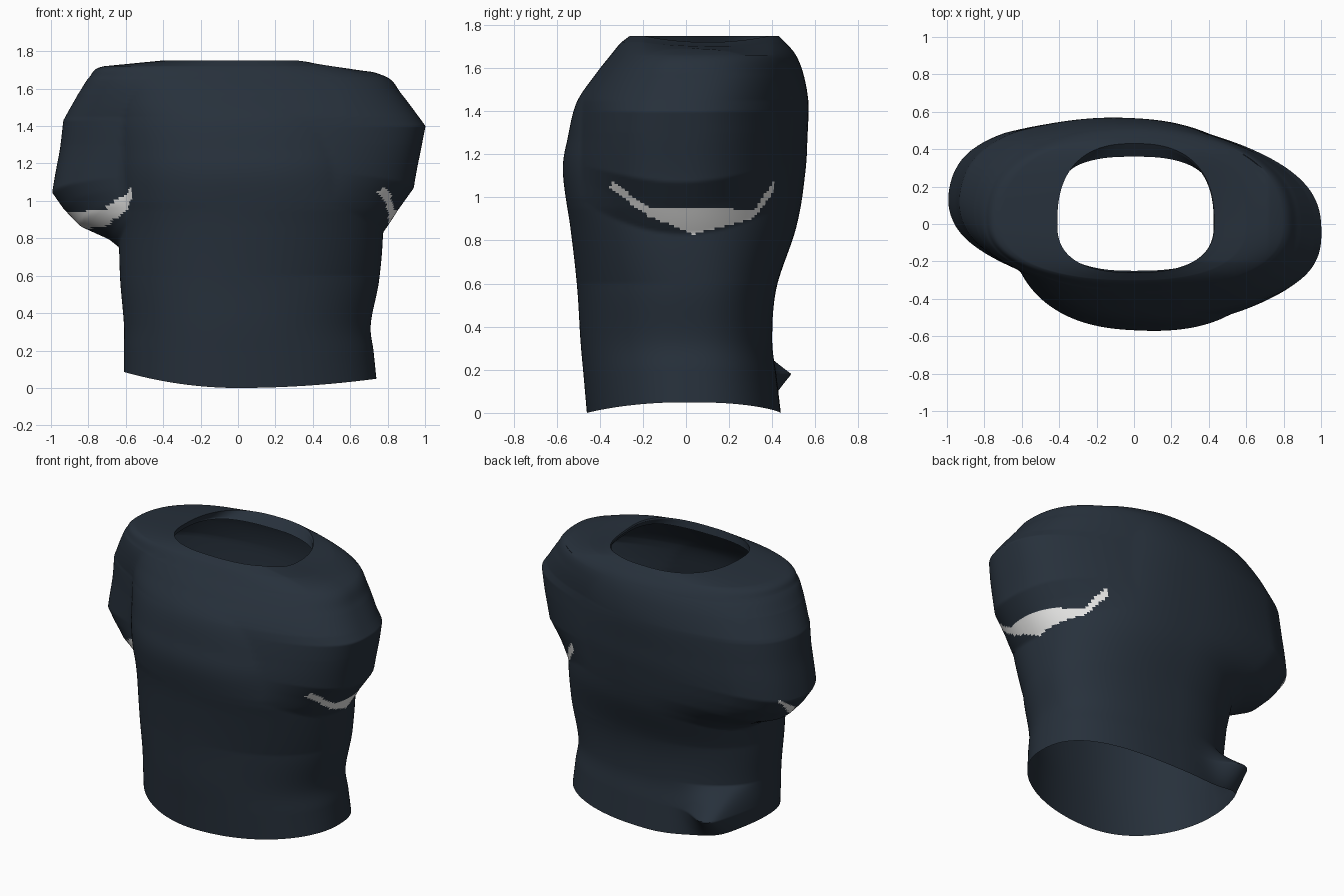
import bpy, bmesh, math

if "Cube" in bpy.data.objects:
    bpy.data.objects.remove(bpy.data.objects["Cube"])

def make_material(name, rgb):
    m = bpy.data.materials.new(name)
    m.diffuse_color = (*rgb, 1)
    m.use_nodes = True
    m.node_tree.nodes["Principled BSDF"].inputs["Base Color"].default_value = m.diffuse_color
    return m

navy = make_material("dark navy cloth", (0.020, 0.030, 0.044))
grey = make_material("light grey lining", (0.80, 0.80, 0.79))

# Torso sections: z, left x, right x, front y, back y, squareness
RINGS = [
    (0.00, -0.61, 0.74, -0.46, 0.44, 2.5),
    (0.17, -0.61, 0.725, -0.475, 0.42, 2.5),
    (0.34, -0.61, 0.71, -0.49, 0.40, 2.5),
    (0.58, -0.63, 0.755, -0.505, 0.42, 2.5),
    (0.86, -0.64, 0.775, -0.535, 0.51, 2.4),
    (1.12, -0.66, 0.75, -0.568, 0.55, 2.4),
    (1.28, -0.67, 0.74, -0.545, 0.56, 2.4),
    (1.44, -0.69, 0.73, -0.505, 0.565, 2.3),
    (1.57, -0.70, 0.72, -0.42, 0.545, 2.3),
    (1.66, -0.71, 0.71, -0.35, 0.51, 2.3),
    (1.72, -0.68, 0.58, -0.30, 0.46, 2.4),
    (1.75, -0.41, 0.43, -0.26, 0.43, 2.5),
    (1.70, -0.38, 0.41, -0.25, 0.36, 2.7),   # turned-in collar
]
# How far each sleeve stands out from the torso, by height
EXT_L = [(0.0, 0), (0.74, 0), (0.79, 0.06), (0.86, 0.21), (0.95, 0.29), (1.04, 0.345),
         (1.43, 0.25), (1.57, 0.16), (1.71, 0.05), (1.75, 0)]
EXT_R = [(0.0, 0), (0.83, 0), (0.95, 0.085), (1.07, 0.185), (1.40, 0.27),
         (1.55, 0.17), (1.66, 0.09), (1.74, 0)]
# Grey crescent below each sleeve: upper and lower edge as (y, z)
UP_L = [(-0.31, 1.08), (-0.15, 0.95), (0.15, 0.935), (0.34, 1.07)]
LOW_L = [(-0.31, 1.03), (-0.22, 0.93), (-0.08, 0.865), (0.08, 0.85), (0.20, 0.92), (0.34, 1.05)]
UP_R = [(-0.35, 1.08), (-0.17, 0.95), (0.32, 0.945), (0.41, 1.08)]
LOW_R = [(-0.35, 1.04), (-0.17, 0.91), (0.03, 0.83), (0.31, 0.90), (0.41, 1.03)]
SEG, SUB = 200, 24

def spow(v, e):
    return math.copysign(abs(v) ** e, v)

def path(t, pts):
    for (a, za), (b, zb) in zip(pts, pts[1:]):
        if a <= t <= b:
            return za + (zb - za) * (t - a) / (b - a)
    return None

def spline(p0, p1, p2, p3, t):
    return p1 + 0.5 * t * (p2 - p0 + t * (2 * p0 - 5 * p1 + 4 * p2 - p3
                                          + t * (3 * (p1 - p2) + p3 - p0)))

def shirt_point(ring, ang):
    z, xl, xr, yf, yb, n = ring
    c, s = math.cos(ang), math.sin(ang)
    left = c < 0
    # lower torso is rounder everywhere but the back right
    if left or s < 0:
        n -= 0.4 * max(0, min(1, (1.0 - z) / 0.4))
    c, s = spow(c, 2 / n), spow(s, 2 / n)
    x = c * (-xl if left else xr)
    y = s * (yb if s > 0 else -yf)
    # sleeve pushed out sideways, its hem climbing to the front and back
    u = min(1, abs(y - (0.17 if left else 0.02)) / (0.45 if left else 0.48))
    drop = 0.16 * u * u * max(0, min(1, (1.3 - z) / 0.3))
    ext = path(max(0, z - drop), EXT_L if left else EXT_R) or 0
    x += math.copysign(ext * (1 - u ** 3) * min(1, abs(c) * 1.5), c)
    # slight twist of the chest
    y -= 0.05 * x * (path(z, [(0, 0), (0.6, 0), (0.95, 1), (1.45, 1), (1.65, 0), (1.8, 0)]) or 0)
    # neckline sags on the right
    if z > 1.66 and x > 0:
        z -= 0.03 * max(0, 1 - ((x - 0.42) / 0.3) ** 2) * max(0, 1 - ((y - 0.1) / 0.3) ** 2)
    # wavy hem
    z += (0.23 if left else 0.09) * x * x * max(0, 1 - z / 0.35)
    # flared fold at the back left corner
    if y > 0 and z < 0.34:
        side = (x + 0.51) / (0.17 if x > -0.51 else 0.08)
        y += 0.22 * math.exp(-side * side) * path(z, [(-1, 0.15), (0, 0.15), (0.18, 1), (0.34, 0)])
    return x, y, z

bm = bmesh.new()
rows = []
last = len(RINGS) - 1
for k in range(last):
    quad = [RINGS[max(0, min(last, k + d))] for d in (-1, 0, 1, 2)]
    if k >= last - 2:      # crisp collar edge
        quad[0], quad[3] = [[2 * a - b for a, b in zip(quad[i], quad[j])] for i, j in ((1, 2), (2, 1))]
    rows += [[spline(*v, i / SUB) for v in zip(*quad)] for i in range(SUB)]
rows.append(RINGS[-1])
loops = [[bm.verts.new(shirt_point(r, 2 * math.pi * i / SEG)) for i in range(SEG)]
         for r in rows]
for lo, hi in zip(loops, loops[1:]):
    for i in range(SEG):
        j = (i + 1) % SEG
        f = bm.faces.new((lo[i], lo[j], hi[j], hi[i]))
        p = f.calc_center_median()
        up = path(p.y, UP_L if p.x < 0 else UP_R)
        low = path(p.y, LOW_L if p.x < 0 else LOW_R)
        if abs(p.x) > 0.55 and up is not None and low < p.z < up:
            f.material_index = 1

# Short-sleeved shirt, open at neck and hem
mesh = bpy.data.meshes.new("shirt")
bm.to_mesh(mesh)
bm.free()
mesh.materials.append(navy)
mesh.materials.append(grey)
shirt = bpy.data.objects.new("shirt", mesh)
bpy.context.collection.objects.link(shirt)
bpy.context.view_layer.objects.active = shirt
shirt.select_set(True)
bpy.ops.object.shade_smooth_by_angle(angle=math.radians(50))
